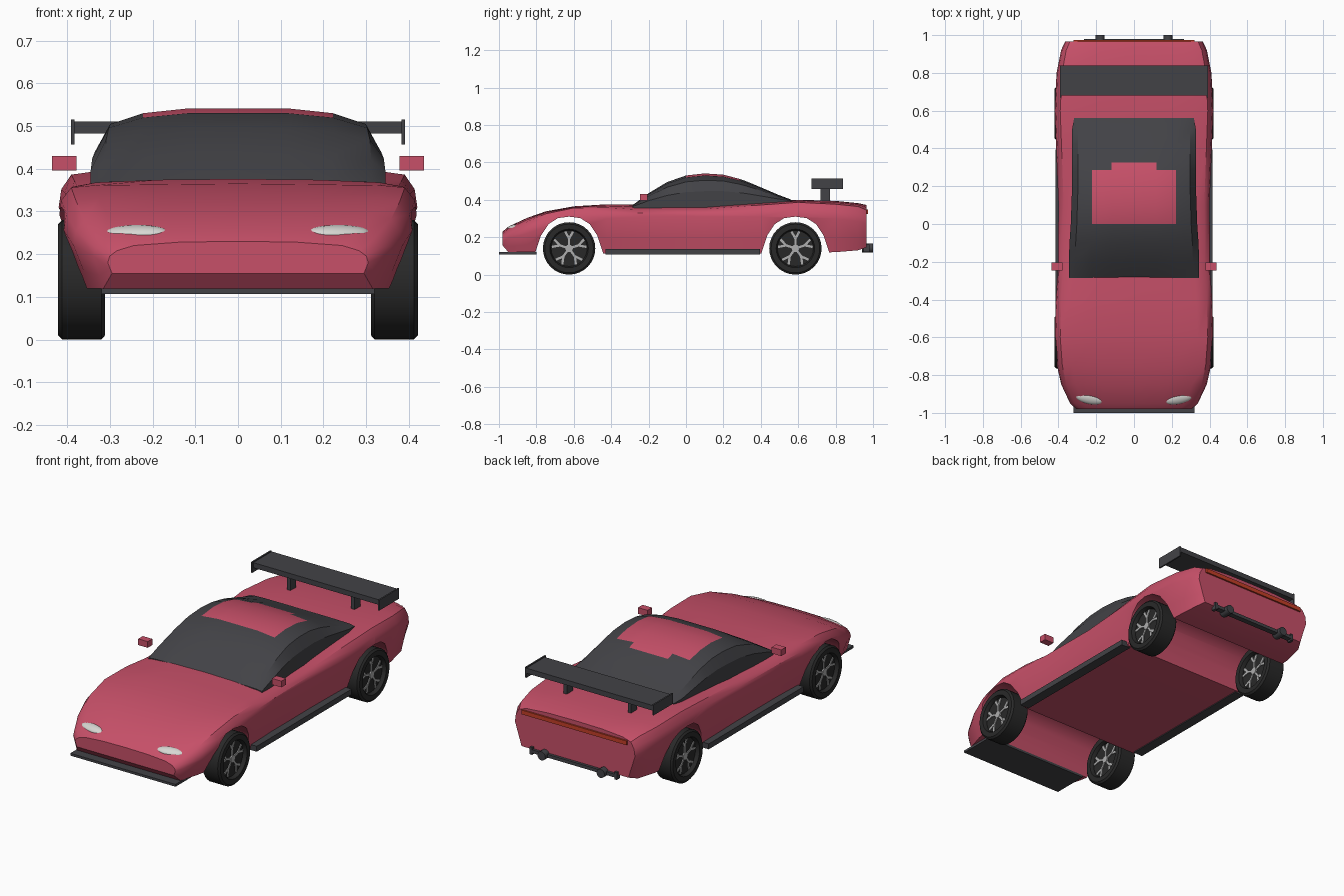
import bpy, bmesh, math
from mathutils import Matrix, Vector

cube = bpy.data.objects.get("Cube")
if cube:
    bpy.data.objects.remove(cube, do_unlink=True)


def material(name, r, g, b):
    m = bpy.data.materials.new(name)
    m.use_nodes = True
    m.diffuse_color = (r, g, b, 1)
    m.node_tree.nodes["Principled BSDF"].inputs["Base Color"].default_value = (r, g, b, 1)
    return m


RED = material("rose_red_paint", 0.57, 0.08, 0.14)
DARK = material("charcoal", 0.055, 0.055, 0.062)
RUBBER = material("tyre_black", 0.022, 0.022, 0.022)
SILVER = material("wheel_silver", 0.42, 0.42, 0.42)
LAMP = material("lamp_white", 0.68, 0.68, 0.65)
TAIL = material("tail_orange_red", 0.55, 0.05, 0.02)


def make(name, bm, *mats, smooth=None):
    bmesh.ops.recalc_face_normals(bm, faces=bm.faces)
    mesh = bpy.data.meshes.new(name)
    bm.to_mesh(mesh)
    bm.free()
    for m in mats:
        mesh.materials.append(m)
    ob = bpy.data.objects.new(name, mesh)
    bpy.context.collection.objects.link(ob)
    if smooth:
        smooth_by_angle(ob, smooth)
    return ob


def activate(ob):
    bpy.ops.object.select_all(action='DESELECT')
    ob.select_set(True)
    bpy.context.view_layer.objects.active = ob


def smooth_by_angle(ob, degrees):
    activate(ob)
    bpy.ops.object.shade_smooth_by_angle(angle=math.radians(degrees))


def loft(rings):
    """Skin a list of equal closed rings and cap both ends."""
    bm = bmesh.new()
    rows = [[bm.verts.new(p) for p in ring] for ring in rings]
    n = len(rows[0])
    for a, b in zip(rows, rows[1:]):
        for i in range(n):
            j = (i + 1) % n
            bm.faces.new((a[i], a[j], b[j], b[i]))
    bm.faces.new(rows[0])
    bm.faces.new(rows[-1])
    return bm


def mirrored_ring(y, half):
    """Close a half section that runs from top centre to bottom centre."""
    left = [(x, y, z) for x, z in half]
    return left + [(-x, y, z) for x, z in reversed(half[1:-1])]


def add_box(bm, lo, hi, turn=None):
    lo, hi = Vector(lo), Vector(hi)
    m = Matrix.Translation((lo + hi) / 2) @ Matrix.Diagonal((*(hi - lo), 1))
    bmesh.ops.create_cube(bm, size=1, matrix=turn @ m if turn else m)


def box(name, lo, hi, mat):
    bm = bmesh.new()
    add_box(bm, lo, hi)
    return make(name, bm, mat)


# Body shell: y, half width, top, shoulder, widest height, bottom, bottom half width
STATIONS = [
    (-0.98, 0.305, 0.230, 0.208, 0.180, 0.155, 0.295),
    (-0.95, 0.338, 0.256, 0.232, 0.195, 0.120, 0.315),
    (-0.85, 0.385, 0.303, 0.282, 0.220, 0.120, 0.345),
    (-0.75, 0.408, 0.338, 0.325, 0.255, 0.120, 0.365),
    (-0.60, 0.420, 0.365, 0.356, 0.290, 0.120, 0.375),
    (-0.42, 0.415, 0.376, 0.358, 0.300, 0.112, 0.375),
    (-0.25, 0.404, 0.375, 0.347, 0.308, 0.112, 0.370),
    (0.10, 0.400, 0.370, 0.350, 0.310, 0.112, 0.370),
    (0.40, 0.412, 0.388, 0.372, 0.310, 0.112, 0.375),
    (0.60, 0.420, 0.400, 0.386, 0.310, 0.115, 0.375),
    (0.80, 0.410, 0.394, 0.376, 0.300, 0.120, 0.370),
    (0.92, 0.386, 0.382, 0.364, 0.285, 0.130, 0.350),
    (0.965, 0.365, 0.372, 0.345, 0.270, 0.145, 0.325),
]
rings = []
for y, w, top, sh, wide, bot, wb in STATIONS:
    half = [(0, top), (0.45 * w, top - 0.002), (0.8 * w, top * 0.55 + sh * 0.45),
            (0.93 * w, sh), (0.985 * w, sh * 0.55 + wide * 0.45), (w, wide),
            (0.4 * w + 0.6 * wb, wide * 0.4 + bot * 0.6), (wb, bot), (0, bot)]
    rings.append(mirrored_ring(y, half))
body = make("body_shell", loft(rings), RED)

# Wheel arches cut through the full width
WHEEL_Y = (-0.625, 0.585)
ARCH = [(0.187, 0.05), (0.18, 0.12), (0.15, 0.21), (0.11, 0.27), (0.06, 0.302)]
for y in WHEEL_Y:
    outline = ARCH + [(0, 0.31)] + [(-a, z) for a, z in reversed(ARCH)]
    cutter = make("arch_cutter", loft([[(x, y + a, z) for a, z in outline] for x in (-0.6, 0.6)]), RED)
    cutter.hide_render = True
    mod = body.modifiers.new("arch", 'BOOLEAN')
    mod.operation, mod.solver, mod.object = 'DIFFERENCE', 'EXACT', cutter
    activate(body)
    bpy.ops.object.modifier_apply(modifier=mod.name)
    bpy.data.objects.remove(cutter, do_unlink=True)
smooth_by_angle(body, 32)

# Glass cabin with a painted roof panel
CABIN = [(-0.285, 0.372, 1.0), (-0.2, 0.435, 1.0), (-0.1, 0.495, 0.99), (0.0, 0.53, 0.97),
         (0.1, 0.541, 0.96), (0.2, 0.534, 0.95), (0.285, 0.512, 0.95), (0.325, 0.498, 0.95),
         (0.42, 0.458, 0.95), (0.5, 0.424, 0.95), (0.56, 0.402, 0.92)]
rings = []
for y, top, s in CABIN:
    base = 0.358 + 0.03 * max(0, (y - 0.1) / 0.46)
    h = top - base
    half = [(0, top), (0.118, top), (0.222, base + 0.94 * h), (0.312 * s, base + 0.8 * h),
            (0.345 * s, base + 0.48 * h), (0.345 * s, base - 0.008), (0, base - 0.008)]
    rings.append(mirrored_ring(y, half))
bm = loft(rings)
for f in bm.faces:
    c = f.calc_center_median()
    panel = 0 < c.y < 0.285 and abs(c.x) < 0.2 or 0 < c.y < 0.325 and abs(c.x) < 0.11
    f.material_index = 1 if panel and c.z > 0.45 else 0
make("cabin", bm, DARK, RED, smooth=25)

# Front splitter and rear bar
box("front_splitter", (-0.32, -1.0, 0.107), (0.32, -0.8, 0.12), DARK)
box("rear_bar", (-0.26, 0.95, 0.132), (0.26, 0.98, 0.15), DARK)
box("tail_light_strip", (-0.32, 0.945, 0.325), (0.32, 0.974, 0.348), TAIL)

# Rear wing
box("wing_blade", (-0.385, 0.68, 0.482), (0.385, 0.84, 0.51), DARK)

for s, side in ((1, "left"), (-1, "right")):
    def side_box(name, lo, hi, mat):
        xs = sorted((s * lo[0], s * hi[0]))
        return box(f"{side}_{name}", (xs[0], *lo[1:]), (xs[1], *hi[1:]), mat)

    side_box("wing_end_plate", (0.383, 0.67, 0.457), (0.391, 0.84, 0.515), DARK)
    side_box("wing_post", (0.185, 0.72, 0.37), (0.205, 0.77, 0.49), DARK)
    side_box("side_skirt", (0.36, -0.43, 0.107), (0.415, 0.395, 0.137), DARK)
    side_box("mirror", (0.378, -0.245, 0.396), (0.436, -0.205, 0.43), RED)
    side_box("rear_bar_fin", (0.25, 0.95, 0.122), (0.265, 0.98, 0.162), DARK)

    # Exhaust pipe
    bm = bmesh.new()
    bmesh.ops.create_cone(bm, cap_ends=True, segments=16, radius1=0.024, radius2=0.024, depth=0.06,
                          matrix=Matrix.Translation((s * 0.18, 0.97, 0.142)) @ Matrix.Rotation(math.pi / 2, 4, 'X'))
    make(f"{side}_exhaust", bm, DARK, smooth=40)

    # Headlight
    bm = bmesh.new()
    bmesh.ops.create_uvsphere(bm, u_segments=20, v_segments=10, radius=1,
                              matrix=Matrix.Translation((s * 0.237, -0.926, 0.252))
                              @ Matrix.Rotation(s * 0.2, 4, 'Z') @ Matrix.Rotation(0.35, 4, 'X')
                              @ Matrix.Diagonal((0.074, 0.028, 0.014, 1)))
    make(f"{side}_headlight", bm, LAMP, smooth=60)

    # Wheels: turned tyre with forked spokes on both faces
    PROFILE = [(0.04, 0.096), (0.055, 0.103), (0.055, 0.13), (0.046, 0.14)]
    steps = [(-0.034, 0.01), (-0.034, 0.096)] + [(-x, r) for x, r in PROFILE]
    steps += [(-x, r) for x, r in reversed(steps)]
    for y, end in zip(WHEEL_Y, ("front", "rear")):
        hub = Matrix.Translation((s * 0.366, y, 0.14))
        angles = [math.tau * i / 32 for i in range(32)]
        bm = loft([[hub @ Vector((x, r * math.cos(a), r * math.sin(a))) for a in angles] for x, r in steps])
        make(f"{end}_{side}_tyre", bm, RUBBER, smooth=35)
        bm = bmesh.new()
        bmesh.ops.create_cone(bm, cap_ends=True, segments=16, radius1=0.02, radius2=0.02, depth=0.084,
                              matrix=hub @ Matrix.Rotation(math.pi / 2, 4, 'Y'))
        for i in range(5):
            turn = hub @ Matrix.Rotation(math.tau * i / 5, 4, 'X')
            add_box(bm, (-0.039, -0.006, 0.015), (0.039, 0.006, 0.06), turn)
            for fork in (-0.5, 0.5):
                prong = turn @ Matrix.Translation((0, 0, 0.052)) @ Matrix.Rotation(fork, 4, 'X')
                add_box(bm, (-0.038, -0.006, 0), (0.038, 0.006, 0.044), prong)
        make(f"{end}_{side}_spokes", bm, SILVER)
